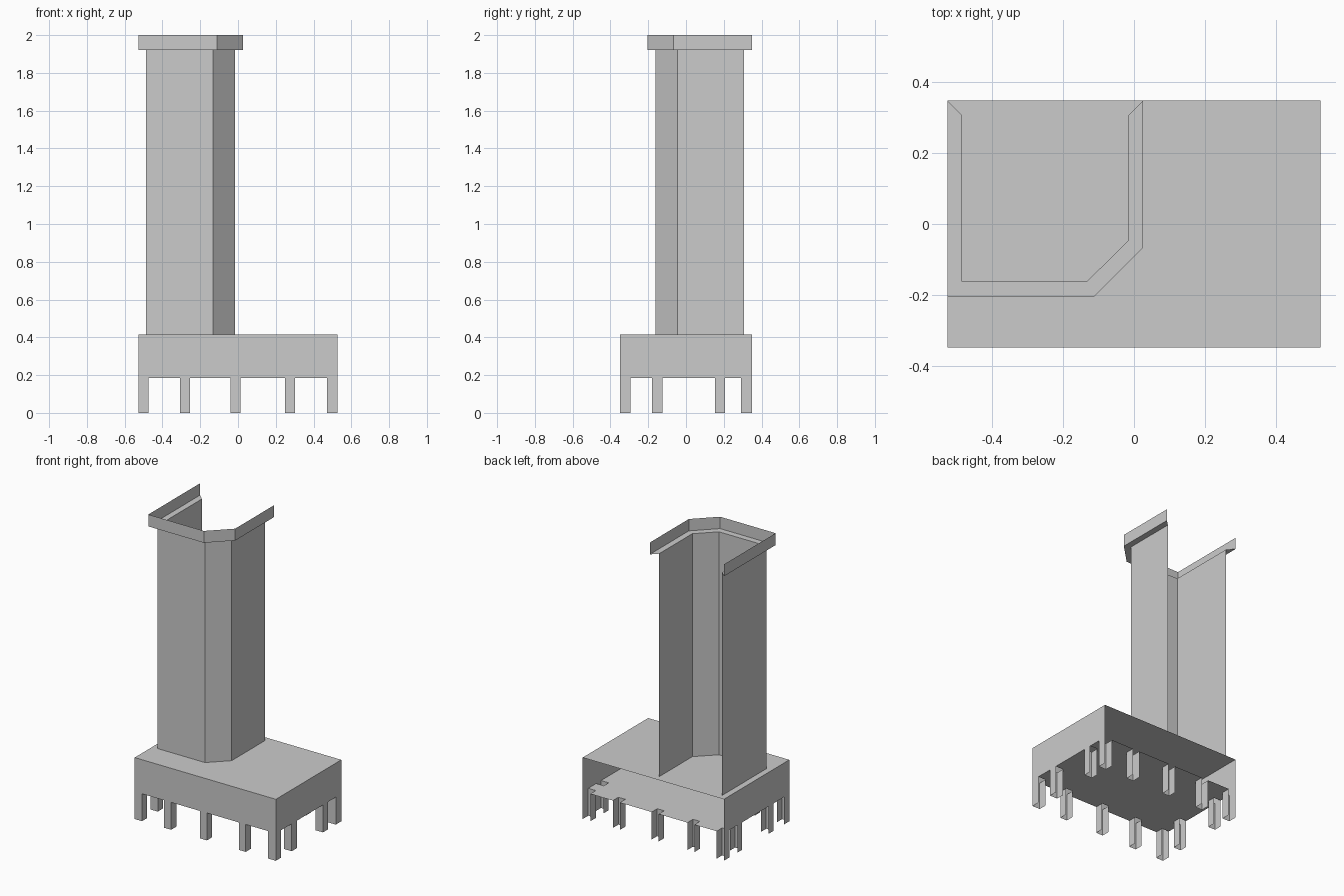
import bpy, bmesh

if "Cube" in bpy.data.objects:
    bpy.data.objects.remove(bpy.data.objects["Cube"])


def finish(bm, name):
    bmesh.ops.remove_doubles(bm, verts=bm.verts, dist=1e-4)
    me = bpy.data.meshes.new(name)
    bm.to_mesh(me)
    bm.free()
    ob = bpy.data.objects.new(name, me)
    bpy.context.collection.objects.link(ob)
    return ob


def face(bm, pts):
    bm.faces.new([bm.verts.new(p) for p in pts])


def wall(bm, path, z0, z1):
    """Upright sheet along an open plan path (outside is on the right)."""
    for (ax, ay), (bx, by) in zip(path, path[1:]):
        face(bm, [(ax, ay, z0), (bx, by, z0), (bx, by, z1), (ax, ay, z1)])


def u_path(x0, x1, y0, y1):
    """Left, front and right sides; the back stays open."""
    return [(x0, y1), (x0, y0), (x1, y0), (x1, y1)]


FLOOR, TOP, NECK, RIM = 0.185, 0.415, 1.92, 2.0
X, Y = 0.527, 0.349
xs = [-X, -0.473, -0.307, -0.255, -0.04, 0.012, 0.25, 0.302, 0.47, X]
ys = [-Y, -0.293, -0.18, -0.125, 0.153, 0.206, 0.29, Y]

# Base: open-backed box whose underside has openings above the legs
base = bmesh.new()
wall(base, u_path(-X, X, -Y, Y), FLOOR, TOP)
face(base, [(-X, -Y, TOP), (X, -Y, TOP), (X, Y, TOP), (-X, Y, TOP)])
legs = bmesh.new()
for i, (x0, x1) in enumerate(zip(xs, xs[1:])):
    for j, (y0, y1) in enumerate(zip(ys, ys[1:])):
        on_edge = i in (0, len(xs) - 2) or j in (0, len(ys) - 2)
        if on_edge and i % 2 == 0 and j % 2 == 0:
            # Legs: hollow channels around the perimeter
            wall(legs, u_path(x0, x1, y0, y1), 0, FLOOR)
        else:
            face(base, [(x0, y0, FLOOR), (x0, y1, FLOOR),
                        (x1, y1, FLOOR), (x1, y0, FLOOR)])
finish(base, "base")
finish(legs, "legs")

# Column: open-backed sheet with one chamfered front corner
inner = [(-0.486, 0.308), (-0.486, -0.162), (-0.133, -0.162),
         (-0.015, -0.046), (-0.015, 0.308)]
outer = [(-X, Y), (-X, -0.204), (-0.112, -0.204),
         (0.026, -0.067), (0.026, Y)]
column = bmesh.new()
wall(column, inner, TOP, NECK)
finish(column, "column")

# Rim: flat flange and upright lip around the column top
rim = bmesh.new()
for a, b, c, d in zip(inner, inner[1:], outer[1:], outer):
    face(rim, [(*p, NECK) for p in (a, b, c, d)])
wall(rim, outer, NECK, RIM)
finish(rim, "rim")
